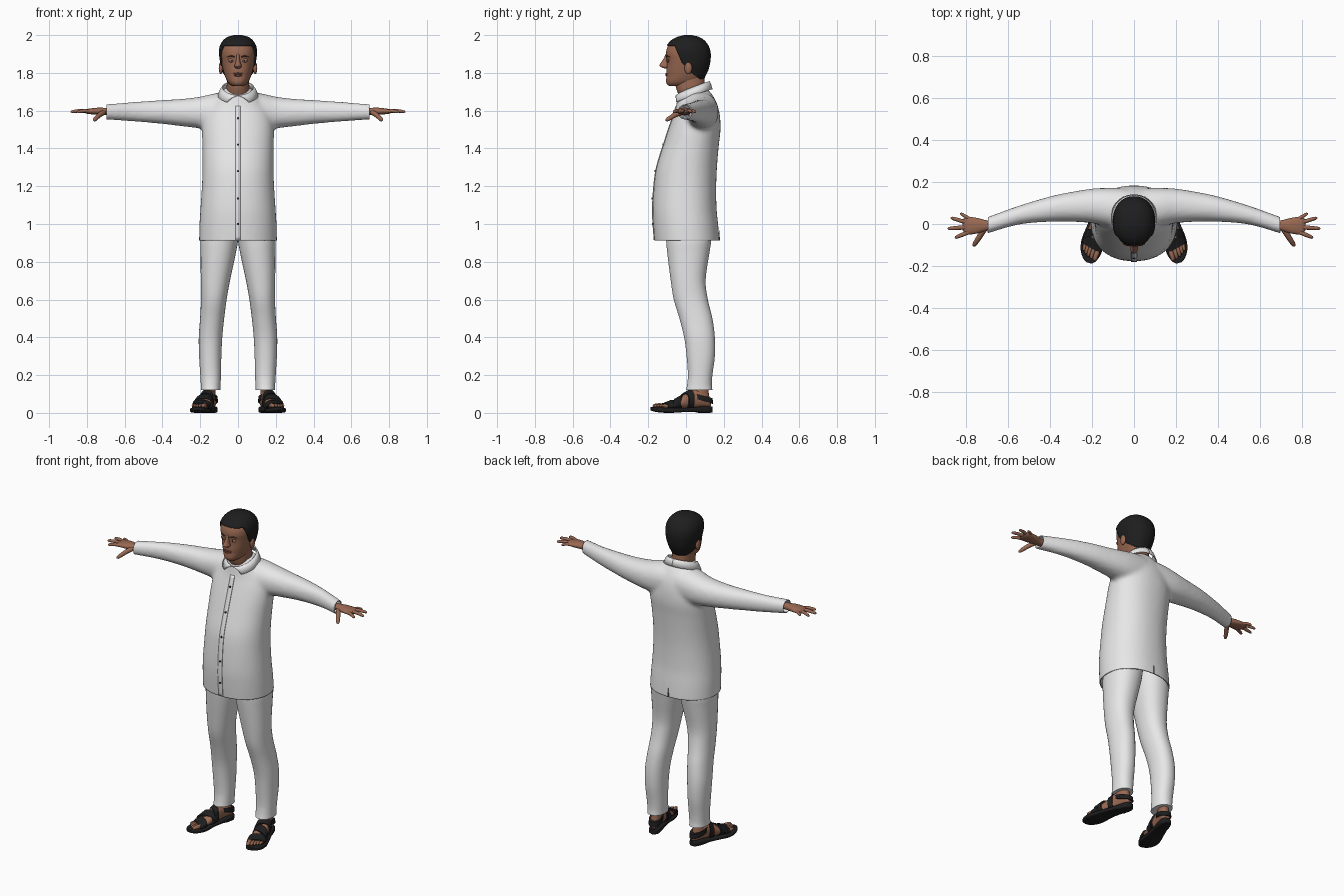
import bpy, bmesh, math
from mathutils import Vector, Matrix
from mathutils.bvhtree import BVHTree

if "Cube" in bpy.data.objects:
    bpy.data.objects.remove(bpy.data.objects["Cube"])


def material(name, *rgb):
    m = bpy.data.materials.new(name)
    m.use_nodes = True
    m.diffuse_color = (*rgb, 1)
    m.node_tree.nodes["Principled BSDF"].inputs["Base Color"].default_value = (*rgb, 1)
    return m


CLOTH = material("white cloth", .8, .8, .8)
SKIN = material("brown skin", .32, .14, .085)
LIP = material("lip brown", .23, .085, .06)
BLACK = material("soft black", .013, .013, .013)
BROW = material("brow brown", .07, .032, .022)
EYE = material("eye white", .55, .5, .46)
GREY = material("slit grey", .12, .12, .12)
parts = []


def finish(name, bm, mat):
    bmesh.ops.recalc_face_normals(bm, faces=bm.faces)
    me = bpy.data.meshes.new(name)
    bm.to_mesh(me)
    bm.free()
    me.materials.append(mat)
    ob = bpy.data.objects.new(name, me)
    bpy.context.scene.collection.objects.link(ob)
    parts.append(ob)
    return ob


def solidify(ob, thickness, offset=-1):
    m = ob.modifiers.new("thickness", 'SOLIDIFY')
    m.thickness, m.offset = thickness, offset
    return ob


def mirror(ob):
    ob.modifiers.new("other side", 'MIRROR').use_mirror_merge = False
    return ob


def sample(rows, k):
    """Smooth interpolation of rows keyed by their first column."""
    last = len(rows) - 1
    i = max([j for j in range(last) if rows[j][0] <= k + 1e-9] or [0])
    p0, p1, p2, p3 = rows[max(i - 1, 0)], rows[i], rows[i + 1], rows[min(i + 2, last)]
    h = p2[0] - p1[0]
    t = min(1, (k - p1[0]) / h)
    out = [k]
    for a, b, c, d in list(zip(p0, p1, p2, p3))[1:]:
        m1 = (c - a) / (p2[0] - p0[0]) * h
        m2 = (d - b) / (p3[0] - p1[0]) * h
        out.append(b + t * m1 + t * t * (3 * (c - b) - 2 * m1 - m2)
                   + t ** 3 * (2 * (b - c) + m1 + m2))
    return out


def skin_rings(bm, rings):
    rings = [[bm.verts.new(p) for p in r] for r in rings]
    n = len(rings[0])
    for r, q in zip(rings, rings[1:]):
        for j in range(n):
            bm.faces.new((r[j], r[(j + 1) % n], q[(j + 1) % n], q[j]))
    bm.faces.new(rings[0])
    bm.faces.new(rings[-1])


def loft(name, mat, axis, rows, sub=3, segs=32, power=2.2, warp=lambda p: p):
    """Rows: position on axis, then min and max on the two other axes."""
    u, v = [i for i in range(3) if i != axis]
    keys = [a[0] + (b[0] - a[0]) * s / sub for a, b in zip(rows, rows[1:]) for s in range(sub)]
    rings = []
    for k in keys + [rows[-1][0]]:
        _, u0, u1, v0, v1 = sample(rows, k)
        ring = []
        for j in range(segs):
            a = math.tau * (j + .5) / segs
            c, s = [math.copysign(abs(f) ** (2 / power), f) for f in (math.cos(a), math.sin(a))]
            p = Vector()
            p[axis], p[u], p[v] = k, (u0 + u1 + (u1 - u0) * c) / 2, (v0 + v1 + (v1 - v0) * s) / 2
            ring.append(warp(p))
        rings.append(ring)
    bm = bmesh.new()
    skin_rings(bm, rings)
    return finish(name, bm, mat)


def tube(name, mat, points, radii, segs=10, warp=lambda p: p):
    pts = [Vector(p) for p in points]
    rings = []
    for i, (p, r) in enumerate(zip(pts, radii)):
        q = (pts[min(i + 1, len(pts) - 1)] - pts[max(i - 1, 0)]).to_track_quat('Z', 'Y')
        angles = [math.tau * j / segs for j in range(segs)]
        rings.append([warp(p + q @ Vector((r * math.cos(a), r * math.sin(a), 0))) for a in angles])
    bm = bmesh.new()
    skin_rings(bm, rings)
    return finish(name, bm, mat)


def digit(name, base, tip, r, warp=lambda p: p):
    """Rounded finger or toe."""
    a, b = Vector(base), Vector(tip)
    pts = [a.lerp(b, t) + Vector((0, 0, .005 * math.sin(t * math.pi))) for t in (0, .45, .85, .95, 1)]
    return mirror(tube(name, SKIN, pts, [r, r * .95, r * .8, r * .6, r * .2], warp=warp))


def ellipsoid(name, mat, centre, size):
    bm = bmesh.new()
    bmesh.ops.create_uvsphere(bm, u_segments=20, v_segments=12, radius=1,
                              matrix=Matrix.Translation(centre) @ Matrix.Diagonal((*size, 1)))
    return finish(name, bm, mat)


def surface(ob):
    bm = bmesh.new()
    bm.from_mesh(ob.data)
    tree = BVHTree.FromBMesh(bm)
    bm.free()
    return lambda x, z, side=-1: tree.ray_cast(Vector((x, side, z)), Vector((0, -side, 0)))[0].y


def sym(rows):
    return [(z, -w, w, f, b) for z, w, f, b in rows]


# Shirt: body and sleeves blended into one shell, then trimmed at hem and cuffs
body = loft("shirt_body", CLOTH, 2, sym([
    (.86, .206, -.162, .177), (.91, .206, -.167, .177), (1, .204, -.174, .17),
    (1.08, .199, -.177, .162), (1.2, .191, -.17, .16), (1.3, .188, -.156, .164),
    (1.42, .189, -.119, .174), (1.5, .19, -.093, .183), (1.57, .18, -.069, .18),
    (1.62, .155, -.053, .17), (1.66, .122, -.046, .154), (1.69, .095, -.04, .135),
    (1.72, .07, -.02, .11)]), segs=48)
sleeve_rows = [(.04, -.03, .17, 1.5, 1.7), (.12, -.015, .172, 1.495, 1.692), (.2, .004, .168, 1.506, 1.674),
               (.3, .011, .152, 1.518, 1.662), (.4, .011, .131, 1.53, 1.656), (.55, -.003, .086, 1.543, 1.646),
               (.7, -.046, .032, 1.553, 1.634), (.73, -.055, .02, 1.555, 1.632)]
sleeves = [loft("sleeve", CLOTH, 0, sleeve_rows, warp=lambda p, s=s: Vector((p.x * s, p.y, p.z)))
           for s in (1, -1)]
bm = bmesh.new()
for ob in [body] + sleeves:
    bm.from_mesh(ob.data)
    parts.remove(ob)
    bpy.data.objects.remove(ob)
shirt = finish("shirt", bm, CLOTH)
remesh = shirt.modifiers.new("blend", 'REMESH')
remesh.mode, remesh.voxel_size = 'VOXEL', .012
smooth = shirt.modifiers.new("relax", 'SMOOTH')
smooth.factor, smooth.iterations = .5, 5
bm = bmesh.new()
bm.from_mesh(shirt.evaluated_get(bpy.context.evaluated_depsgraph_get()).to_mesh())
shirt.modifiers.clear()
for co, no in [((0, 0, .912), (0, 0, -1)), ((.695, 0, 0), (1, 0, 0)), ((-.695, 0, 0), (-1, 0, 0))]:
    bmesh.ops.bisect_plane(bm, geom=bm.verts[:] + bm.edges[:] + bm.faces[:],
                           plane_co=co, plane_no=no, clear_outer=True)
for f in bm.faces:
    f.material_index = 0
bm.to_mesh(shirt.data)
bm.free()
shirt_y = surface(shirt)
solidify(shirt, .006)

# Button placket, buttons and back vent
bm = bmesh.new()
heights = [.915 + .71 * i / 40 for i in range(41)]
strip = [[bm.verts.new((x, shirt_y(x, z) - .002, z)) for x in (-.014, .014)] for z in heights]
for (a, b), (c, d) in zip(strip, strip[1:]):
    bm.faces.new((a, b, d, c))
solidify(finish("placket", bm, CLOTH), .004, 0)
for z in (1, 1.135, 1.28, 1.42, 1.56):
    y = shirt_y(0, z)
    tube("button", BLACK, [(0, y, z), (0, y - .007, z)], [.006, .006])
y = shirt_y(0, .93, 1)
tube("back_vent", GREY, [(0, y, .913), (0, y, .965)], [.005, .001])

# Collar: one half, mirrored
bm = bmesh.new()
edge = []
for i in range(25):
    a = math.pi * i / 24
    b = a + .58 * (1 - i / 24)
    lift = (1 - math.cos(a)) / 2
    top = Vector((.082 * math.sin(a), .035 - .087 * math.cos(a), 1.68 + .075 * lift ** .8))
    low = Vector((.107 * math.sin(b), .035 - .103 * math.cos(b), 1.645 + .068 * lift ** .6))
    mid = top.lerp(low, .5) + Vector((0, 0, .006))
    edge.append([bm.verts.new(p) for p in (top, mid, low)])
for p, q in zip(edge, edge[1:]):
    for j in range(2):
        bm.faces.new((p[j], p[j + 1], q[j + 1], q[j]))
mirror(solidify(finish("collar", bm, CLOTH), .006, 0))

# Trousers
mirror(loft("trouser_legs", CLOTH, 2, [
    (.12, .093, .197, 0, .14), (.15, .092, .197, .006, .137), (.2, .09, .2, .01, .14),
    (.3, .088, .206, .003, .153), (.4, .083, .208, -.01, .153), (.5, .073, .201, -.035, .14),
    (.6, .06, .196, -.065, .116), (.7, .042, .197, -.081, .104), (.85, .01, .199, -.1, .125),
    (.92, -.002, .199, -.106, .135), (1, -.01, .18, -.11, .135)], sub=4))

# Neck and head
loft("neck", SKIN, 2, sym([(1.63, .06, -.015, .09), (1.68, .06, -.038, .095),
                           (1.73, .06, -.055, .1), (1.79, .058, -.05, .095)]))
head_rows = [(1.73, .026, -.088, -.02), (1.738, .042, -.1, .04), (1.755, .057, -.106, .08),
             (1.785, .07, -.103, .098), (1.81, .077, -.104, .11), (1.84, .084, -.102, .118),
             (1.87, .089, -.103, .122), (1.9, .092, -.107, .122), (1.935, .088, -.099, .112),
             (1.965, .071, -.076, .09), (1.985, .045, -.04, .058), (1.994, .012, -.005, .022)]
head = loft("head", SKIN, 2, sym(head_rows), segs=48)
face_y = surface(head)
loft("nose", SKIN, 2, sym([(1.823, .008, -.112, -.09), (1.829, .017, -.13, -.085), (1.839, .019, -.141, -.08),
                           (1.852, .014, -.135, -.08), (1.875, .009, -.119, -.085),
                           (1.9, .008, -.108, -.09)]), segs=16)
for name, z, size in (("upper_lip", 1.796, (.026, .007, .005)), ("lower_lip", 1.787, (.022, .008, .006))):
    ellipsoid(name, LIP, (0, face_y(0, z) + .001, z), size)
mirror(ellipsoid("ears", SKIN, (.091, .012, 1.825), (.011, .02, .032)))
y = face_y(.034, 1.865)
mirror(ellipsoid("eyelids", SKIN, (.034, y + .002, 1.866), (.019, .006, .011)))
mirror(ellipsoid("eyes", EYE, (.034, y - .001, 1.864), (.013, .005, .005)))
mirror(ellipsoid("irises", BLACK, (.034, y - .004, 1.864), (.005, .003, .005)))
brow = [(x, face_y(x, z), z) for x, z in ((.016, 1.884), (.036, 1.89), (.056, 1.884))]
mirror(tube("eyebrows", BROW, brow, [.003, .004, .002]))

# Hair: a cap trimmed along the hairline
hair = loft("hair", BLACK, 2, sym([(z + .006, w + .009, f - .005, b + .009)
                                   for z, w, f, b in head_rows]), segs=48)
hairline = [(-.2, 1.945), (-.06, 1.945), (-.022, 1.855), (.03, 1.8), (.09, 1.755), (.2, 1.755)]
bm = bmesh.new()
bm.from_mesh(hair.data)
for (y0, z0), (y1, z1) in zip(hairline, hairline[1:]):
    bmesh.ops.bisect_plane(bm, geom=bm.verts[:] + bm.edges[:] + bm.faces[:],
                           plane_co=(0, y0, z0), plane_no=(0, z0 - z1, y1 - y0))


def below_hairline(c):
    for (y0, z0), (y1, z1) in zip(hairline, hairline[1:]):
        if y0 <= c.y < y1:
            return c.z < z0 + (z1 - z0) * (c.y - y0) / (y1 - y0)


bare = [f for f in bm.faces if below_hairline(f.calc_center_median())]
bmesh.ops.delete(bm, geom=bare, context='FACES')
bm.to_mesh(hair.data)
bm.free()
solidify(hair, .012)

# Hands
mirror(loft("hands", SKIN, 0, [
    (.66, -.03, .018, 1.575, 1.613), (.7, -.032, .018, 1.576, 1.615), (.74, -.044, .028, 1.578, 1.616),
    (.78, -.05, .034, 1.581, 1.612), (.805, -.044, .03, 1.585, 1.607), (.815, -.03, .02, 1.59, 1.602)], segs=20))
for name, base, tip, r in (
        ("index_fingers", (.785, -.038, 1.596), (.852, -.066, 1.592), .0105),
        ("middle_fingers", (.795, -.015, 1.597), (.886, -.022, 1.593), .0105),
        ("ring_fingers", (.795, .007, 1.597), (.872, .03, 1.593), .01),
        ("little_fingers", (.78, .023, 1.596), (.826, .051, 1.592), .009),
        ("thumbs", (.71, -.022, 1.592), (.764, -.106, 1.547), .014)):
    digit(name, base, tip, r)

# Feet and sandals, built pointing forward and turned outward
TURN = Matrix.Translation((.133, .137, 0)) @ Matrix.Rotation(math.radians(15.5), 4, 'Z')
turn = lambda p: TURN @ p
foot_rows = [(-.27, -.042, .038, .022, .042), (-.24, -.046, .044, .022, .052), (-.2, -.043, .042, .022, .07),
             (-.15, -.037, .037, .022, .098), (-.1, -.033, .033, .025, .125), (-.05, -.032, .032, .03, .12),
             (-.02, -.026, .026, .03, .085), (-.008, -.015, .015, .035, .06)]
mirror(loft("feet", SKIN, 1, foot_rows, segs=24, warp=turn))
mirror(loft("ankles", SKIN, 2, [(.07, -.03, .03, -.1, -.012), (.12, -.028, .028, -.1, -.02),
                                (.2, -.028, .028, -.095, -.025)], warp=turn))
for x, tip, r in ((-.032, -.316, .013), (-.012, -.312, .01), (.005, -.304, .0095), (.02, -.294, .009), (.034, -.283, .0085)):
    digit("toes", (x, -.25, .034), (x * .95, tip, .036), r, turn)
mirror(loft("sandal_soles", BLACK, 1, [
    (-.332, -.022, .006, .014, .03), (-.317, -.037, .026, .008, .03), (-.28, -.051, .048, .002, .028),
    (-.23, -.053, .056, 0, .026), (-.16, -.04, .048, .004, .026), (-.09, -.036, .039, .004, .031),
    (-.07, -.036, .037, 0, .033), (-.015, -.03, .03, 0, .035), (0, -.015, .015, .002, .035)], power=4, warp=turn))
for name, y0, y1, shear in (("toe_straps", -.262, -.215, .25), ("cross_straps", -.2, -.16, -.5),
                            ("instep_straps", -.15, -.12, .35)):
    rows = []
    for i in range(4):
        k, a, b, c, d = sample(foot_rows, y0 + (y1 - y0) * i / 3)
        rows.append((k, a - .007, b + .007, c - .004, d + .007))
    mirror(loft(name, BLACK, 1, rows, segs=24, power=2.4,
                warp=lambda p, s=shear: TURN @ Vector((p.x, p.y + s * p.x, p.z))))
mirror(loft("heel_straps", BLACK, 2, [(.062, -.038, .038, -.115, .006), (.075, -.038, .038, -.115, .005),
                                      (.09, -.037, .037, -.113, .002)],
            warp=lambda p: TURN @ Vector((p.x, p.y, p.z - .25 * (p.y + .05)))))

for ob in parts:
    ob.data.shade_smooth()
    ob.data.set_sharp_from_angle(angle=math.radians(45))
